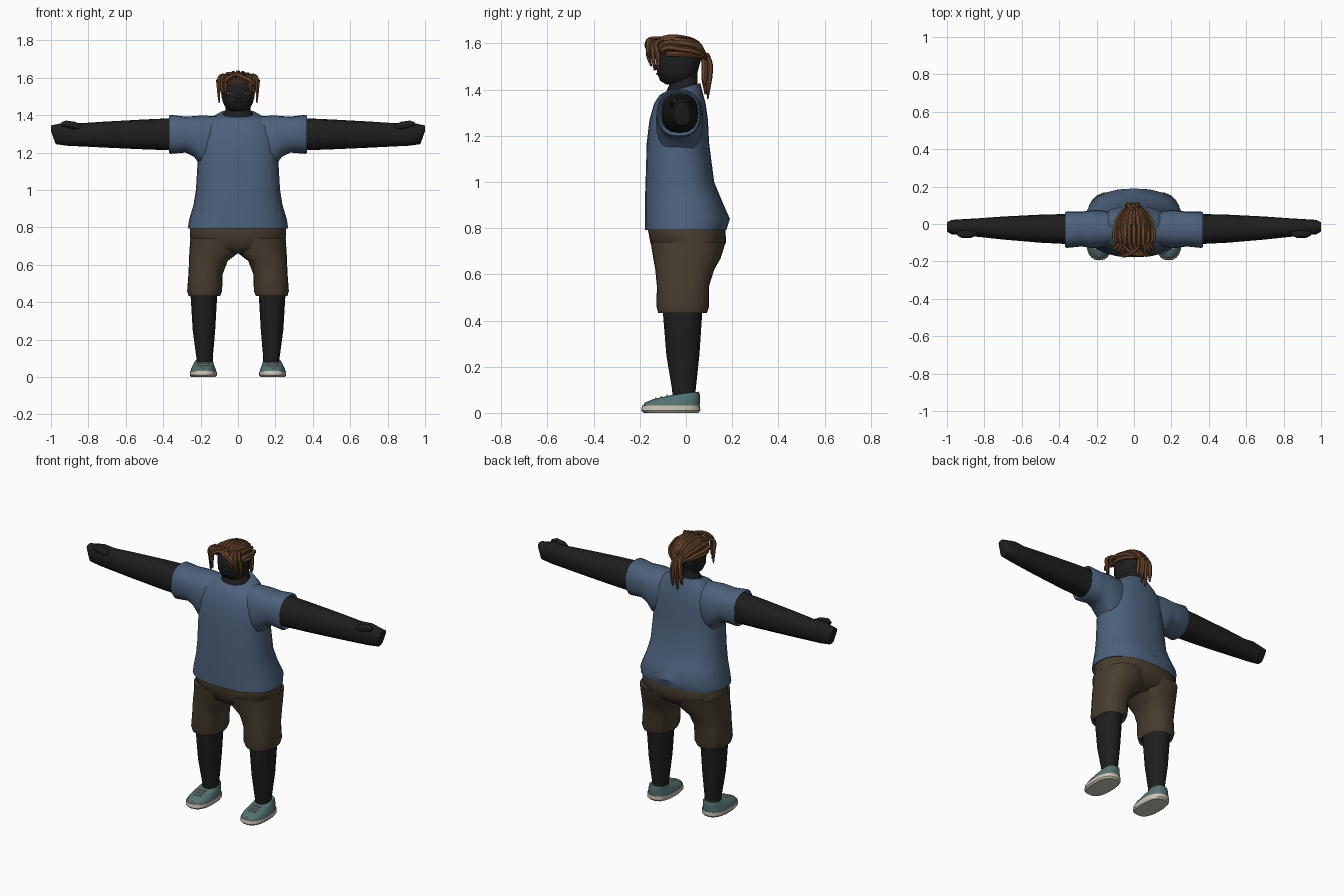
import bpy, bmesh, math
from mathutils import Vector

cube = bpy.data.objects.get("Cube")
if cube:
    bpy.data.objects.remove(cube, do_unlink=True)

made = []
SIDES = (("left_", 1), ("right_", -1))


def material(name, *rgb):
    m = bpy.data.materials.new(name)
    m.use_nodes = True
    m.diffuse_color = (*rgb, 1)
    shader = next(n for n in m.node_tree.nodes if n.type == 'BSDF_PRINCIPLED')
    shader.inputs["Base Color"].default_value = (*rgb, 1)
    return m


skin = material("dark skin", .014, .013, .013)
blue = material("shirt blue", .075, .12, .2)
brown = material("shorts brown", .065, .047, .03)
teal = material("shoe teal", .09, .165, .165)
cream = material("sole cream", .6, .56, .47)
hair = material("hair brown", .14, .06, .026)
hair_dark = material("hair dark brown", .06, .027, .013)
eye_grey = material("eye grey", .35, .34, .32)
lip = material("lip brown", .035, .025, .022)


def finish(name, bm, mat):
    bmesh.ops.recalc_face_normals(bm, faces=bm.faces)
    me = bpy.data.meshes.new(name)
    bm.to_mesh(me)
    bm.free()
    me.materials.append(mat)
    ob = bpy.data.objects.new(name, me)
    bpy.context.collection.objects.link(ob)
    made.append(ob)
    return ob


def loft(name, rings, mat, axis='z', s=1, n=2.4, seg=24):
    """Skin rings of (position, a_min, a_max, b_min, b_max, tilt) along an axis."""
    bm = bmesh.new()
    loops = []
    for pos, a0, a1, b0, b1, *tilt in rings:
        loop = []
        for i in range(seg):
            ang = math.tau * i / seg
            c, d = [math.copysign(abs(f) ** (2 / n), f) for f in (math.cos(ang), math.sin(ang))]
            a = (a0 + a1) / 2 + (a1 - a0) / 2 * c
            b = (b0 + b1) / 2 + (b1 - b0) / 2 * d
            p = pos + (tilt[0] * d if tilt else 0)
            loop.append(bm.verts.new((s * a, b, p) if axis == 'z' else (s * p, a, b)))
        loops.append(loop)
    for lo, hi in zip(loops, loops[1:]):
        for i in range(seg):
            j = (i + 1) % seg
            bm.faces.new((lo[i], lo[j], hi[j], hi[i]))
    bm.faces.new(loops[0])
    bm.faces.new(loops[-1])
    return finish(name, bm, mat)


def pair(name, rings, mat, **kw):
    for label, s in SIDES:
        loft(label + name, rings, mat, s=s, **kw)


def mid(z, r, y0, y1, tilt=0):
    return (z, -r, r, y0, y1, tilt)


def blob(name, loc, size, mat, turn=0):
    bm = bmesh.new()
    bmesh.ops.create_uvsphere(bm, u_segments=12, v_segments=8, radius=1)
    bmesh.ops.scale(bm, vec=size, verts=bm.verts)
    ob = finish(name, bm, mat)
    ob.location = loc
    ob.rotation_euler.z = turn


def strands(name, paths, radius, mat):
    """Tapered locks along smooth paths, turned into one mesh."""
    cu = bpy.data.curves.new(name, 'CURVE')
    cu.dimensions = '3D'
    cu.bevel_depth = radius
    cu.bevel_resolution = 1
    cu.resolution_u = 4
    cu.use_fill_caps = True
    for path in paths:
        sp = cu.splines.new('BEZIER')
        sp.bezier_points.add(len(path) - 1)
        for k, (bp, co) in enumerate(zip(sp.bezier_points, path)):
            bp.co = co
            bp.handle_left_type = bp.handle_right_type = 'AUTO'
            bp.radius = (.75, 1, 1, .9, .35)[k] if k < len(path) - 1 else .3
    cu.materials.append(mat)
    ob = bpy.data.objects.new(name, cu)
    bpy.context.collection.objects.link(ob)
    bpy.context.view_layer.update()
    me = bpy.data.meshes.new_from_object(ob.evaluated_get(bpy.context.evaluated_depsgraph_get()))
    bpy.data.objects.remove(ob, do_unlink=True)
    ob = bpy.data.objects.new(name, me)
    bpy.context.collection.objects.link(ob)
    made.append(ob)


# Shirt body and sleeves
loft("shirt_body", [
    mid(.8, .25, -.165, .16), mid(.793, .268, -.178, .175), mid(.84, .262, -.178, .19),
    mid(.92, .238, -.178, .155), mid(1, .225, -.175, .122), mid(1.17, .215, -.17, .1),
    mid(1.27, .21, -.158, .095), mid(1.34, .19, -.138, .085), mid(1.385, .145, -.115, .07, .01),
    mid(1.408, .1, -.095, .062, .02)], blue)
pair("sleeve", [
    (0, -.09, .03, 1.2, 1.37), (.11, -.115, .065, 1.14, 1.395), (.2, -.13, .075, 1.13, 1.398),
    (.235, -.127, .072, 1.178, 1.395), (.28, -.12, .066, 1.2, 1.392), (.36, -.128, .066, 1.193, 1.402),
    (.37, -.122, .06, 1.2, 1.396), (.355, -.11, .05, 1.215, 1.38)], blue, axis='x')

# Arms, hands and thumbs
pair("arm", [
    (.3, -.11, .055, 1.21, 1.386), (.5, -.1, .05, 1.217, 1.377), (.7, -.083, .04, 1.226, 1.366),
    (.84, -.068, .03, 1.233, 1.357), (.91, -.06, .026, 1.236, 1.364), (.975, -.055, .022, 1.245, 1.35),
    (1, -.04, .01, 1.315, 1.345)], skin, axis='x', seg=16)
pair("thumb", [
    (.84, -.06, -.035, 1.325, 1.35), (.87, -.074, -.03, 1.322, 1.365), (.92, -.074, -.032, 1.335, 1.372),
    (.945, -.062, -.04, 1.342, 1.362)], skin, axis='x', seg=10)

# Shorts
loft("shorts_hips", [
    mid(.66, .1, -.1, .1), mid(.69, .2, -.14, .15), mid(.74, .256, -.155, .174),
    mid(.8, .256, -.166, .17), mid(.83, .24, -.16, .16)], brown)
pair("shorts_leg", [
    (.45, .11, .25, -.11, .075), (.432, .096, .264, -.12, .09), (.46, .085, .272, -.128, .1),
    (.55, .082, .265, -.126, .1), (.62, .055, .262, -.133, .122), (.67, -.01, .26, -.142, .15),
    (.74, -.01, .255, -.153, .172)], brown)

# Lower legs
pair("leg", [
    (.06, .135, .222, -.058, .04), (.1, .135, .222, -.06, .042), (.25, .122, .242, -.085, .058),
    (.46, .11, .255, -.102, .072)], skin, n=2.2, seg=16)

# Shoes: sole, upper and laces
pair("shoe_sole", [
    (0, .12, .25, -.183, .053), (.01, .113, .258, -.194, .062), (.032, .114, .257, -.19, .061)], cream, n=2.5)
pair("shoe_upper", [
    (.03, .117, .254, -.186, .059), (.045, .12, .25, -.178, .06), (.06, .126, .243, -.14, .06),
    (.074, .131, .236, -.095, .06, .004), (.085, .134, .23, -.06, .055, .007)], teal, n=2.5)
for label, s in SIDES:
    for k in range(3):
        bm = bmesh.new()
        bmesh.ops.create_cube(bm, size=1)
        bmesh.ops.scale(bm, vec=(.05, .007, .006), verts=bm.verts)
        lace = finish(f"{label}lace_{k + 1}", bm, cream)
        lace.location = (s * .185, -.13 + .024 * k, .064 + .006 * k)
        lace.rotation_euler.x = .27

# Neck and head
loft("neck", [
    mid(1.36, .09, -.09, .05), mid(1.395, .09, -.09, .056, .012), mid(1.425, .068, -.07, .05),
    mid(1.48, .062, -.06, .05)], skin, seg=16)
loft("head", [
    mid(1.422, .04, -.085, 0), mid(1.438, .066, -.112, .03), mid(1.475, .083, -.126, .05),
    mid(1.53, .088, -.13, .065), mid(1.58, .084, -.124, .066), mid(1.61, .06, -.1, .045)], skin)
blob("nose", (0, -.128, 1.497), (.016, .012, .012), skin)
blob("mouth", (0, -.122, 1.468), (.026, .008, .004), lip)
for label, s in SIDES:
    blob(label + "eye", (s * .046, -.116, 1.517), (.014, .006, .006), eye_grey, s * .5)
    blob(label + "pupil", (s * .046, -.12, 1.517), (.006, .004, .006), skin, s * .5)

# Hair: scalp cap, swept locks, fringe and ponytail
loft("hair_cap", [
    mid(1.555, .09, -.128, .072, -.015), mid(1.585, .092, -.132, .074, -.005),
    mid(1.61, .075, -.12, .055), mid(1.627, .04, -.09, .02)], hair_dark, n=2.2)

crown = []
for i in range(-4, 5):
    t = i / 4
    q = t * t
    crown.append([(t * .085, -.14 + .04 * q, 1.595 - .035 * q), (t * .098, -.095, 1.622 - .045 * q),
                  (t * .1, -.02, 1.624 - .05 * q), (t * .075, .05, 1.6 - .04 * q),
                  (t * .03, .092, 1.54 - .01 * q)])
for label, s in SIDES:
    crown.append([(s * .088, -.085, 1.552), (s * .096, -.03, 1.554), (s * .066, .05, 1.548),
                  (s * .01, .095, 1.53)])
strands("crown_locks", crown, .0135, hair)

fringe = [[(-.06 + .03 * k, -.11, 1.622), (-.02 + .025 * k, -.15, 1.618 - .006 * k),
           (.03 + .02 * k, -.165, 1.6 - .008 * k), (.07 + .01 * k, -.16, 1.565 - .012 * k)] for k in range(3)]
for label, s in SIDES:
    for k in range(3):
        x = s * (.062 + .018 * k)
        fringe.append([(x * .8, -.1, 1.615), (x, -.15 + .01 * k, 1.6), (x * 1.05, -.162 + .02 * k, 1.55),
                       (x * 1.03, -.15 + .014 * k, 1.5 - .017 * k)])
fringe.append([(.03, -.12, 1.622), (-.02, -.158, 1.615), (-.06, -.168, 1.59), (-.08, -.155, 1.55)])
strands("fringe_locks", fringe, .0115, hair)

tail = []
for k in range(6):
    t = (k - 2.5) / 2.5
    deep = .02 * (k % 2)
    tail.append([(t * .015, .07, 1.565), (t * .028, .1 - deep, 1.52), (t * .036, .1 - deep, 1.45),
                 (t * .04, .094 - deep / 2, 1.35 + .05 * abs(t) + deep)])
strands("ponytail_locks", tail, .014, hair)
blob("ponytail_tie", (0, .088, 1.54), (.028, .018, .02), hair_dark)

# Smooth shading with sharp edges kept
bpy.ops.object.select_all(action='DESELECT')
for ob in made:
    ob.select_set(True)
bpy.context.view_layer.objects.active = made[0]
bpy.ops.object.shade_smooth_by_angle(angle=math.radians(40))
